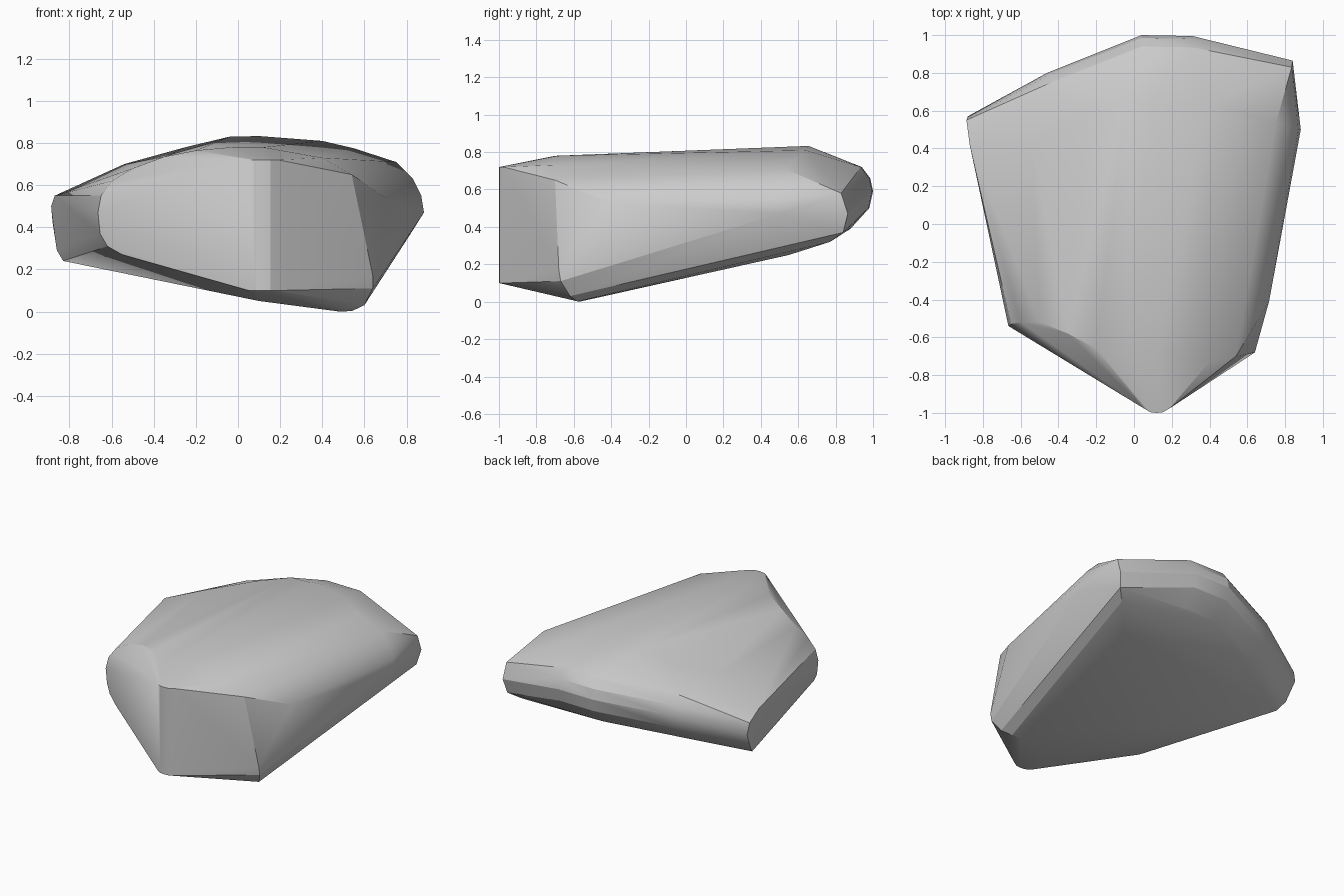
import bpy, bmesh

# upper front rim, running from the left end to the right shoulder
front_rim = [(-.665, -.54, .47), (-.65, -.53, .55), (-.6, -.52, .62), (-.5, -.52, .68),
             (-.35, -.58, .735), (-.2, -.66, .765), (-.03, -.70, .78), (.12, -.69, .78),
             (.4, -.73, .73), (.54, -.70, .65),
             (-.655, -.54, .37), (-.62, -.56, .31), (-.55, -.6, .27)]
# rounded lower right corner at the front, and the right shoulder
front_corner = [(.64, -.68, .17), (.64, -.67, .11), (.6, -.62, .03), (.54, -.58, .002),
                (.48, -.57, 0), (.1, -.77, .05), (.715, -.41, .53)]
# crest where the top meets the sloping back
crest = [(-.54, .41, .70), (-.25, .57, .78), (-.04, .65, .83), (.1, .655, .833),
         (.4, .64, .81), (.55, .56, .775), (.75, .53, .71)]
# left and right ends
left_end = [(-.87, .42, .55), (-.887, .55, .5), (-.88, .57, .42), (-.86, .5, .29), (-.83, .44, .24)]
right_end = [(.83, .52, .63), (.87, .5, .55), (.883, .5, .47), (.84, .865, .47), (.835, .83, .58),
             (.82, .84, .37), (.75, .77, .32), (.55, .55, .25)]

points = front_rim + front_corner + crest + left_end + right_end

# narrow upright nose
for x, y in [(.05, -.975), (.085, -.996), (.12, -1), (.155, -.996), (.19, -.975)]:
    points += [(x, y, .1), (x, y, .72)]

# rounded back edge
rim_profile = [(-.06, .13), (-.015, .07), (0, 0), (-.02, -.09), (-.12, -.2)]
for x, y, z in [(-.46, .8, .53), (.04, 1, .59), (.31, .995, .59)]:
    points += [(x, y + dy, z + dz) for dy, dz in rim_profile]

# stone: convex skin over all the edge curves
bm = bmesh.new()
for p in points:
    bm.verts.new(p)
hull = bmesh.ops.convex_hull(bm, input=bm.verts)
loose = [v for v in bm.verts if not v.link_faces]
bmesh.ops.delete(bm, geom=loose, context='VERTS')
bmesh.ops.recalc_face_normals(bm, faces=bm.faces)
mesh = bpy.data.meshes.new("stone")
bm.to_mesh(mesh)
bm.free()
stone = bpy.data.objects.new("stone", mesh)
bpy.context.collection.objects.link(stone)
bpy.context.view_layer.objects.active = stone
stone.select_set(True)
bpy.ops.object.shade_smooth_by_angle(angle=0.4)
